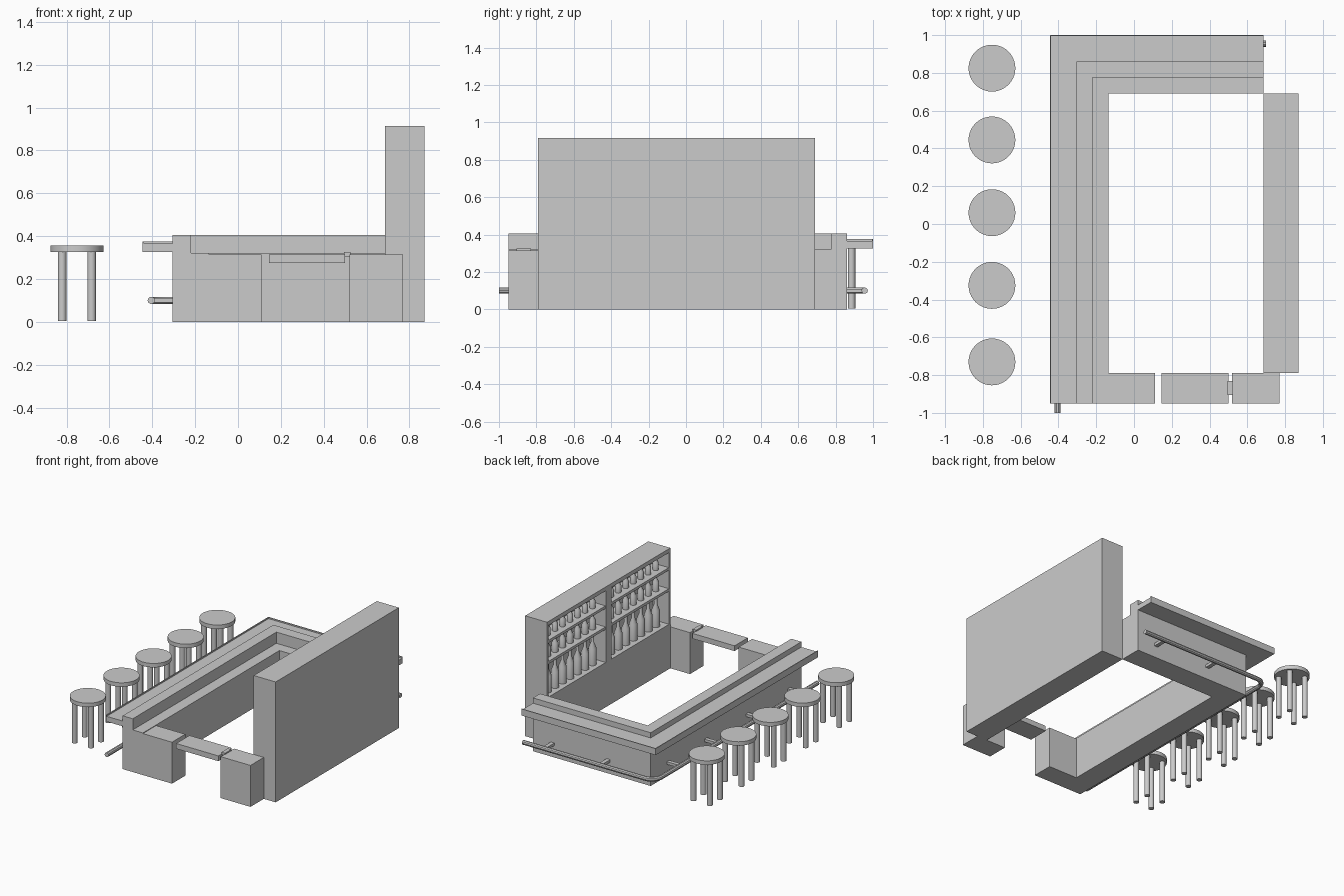
import bpy, bmesh, math
from mathutils import Matrix, Vector

old = bpy.data.objects.get("Cube")
if old:
    bpy.data.objects.remove(old, do_unlink=True)

grey = bpy.data.materials.new("light_grey")
grey.use_nodes = True
grey.diffuse_color = (0.6, 0.6, 0.6, 1)
grey.node_tree.nodes["Principled BSDF"].inputs["Base Color"].default_value = (0.6, 0.6, 0.6, 1)


def finish(name, bm, smooth=False):
    bmesh.ops.recalc_face_normals(bm, faces=bm.faces)
    mesh = bpy.data.meshes.new(name)
    bm.to_mesh(mesh)
    bm.free()
    mesh.materials.append(grey)
    ob = bpy.data.objects.new(name, mesh)
    bpy.context.scene.collection.objects.link(ob)
    if smooth:
        shade(ob)
    return ob


def shade(ob):
    bpy.ops.object.select_all(action='DESELECT')
    ob.select_set(True)
    bpy.context.view_layer.objects.active = ob
    bpy.ops.object.shade_smooth_by_angle(angle=math.radians(35))


def add_box(bm, x, y, z):
    size = [r[1] - r[0] for r in (x, y, z)]
    mid = [(r[0] + r[1]) / 2 for r in (x, y, z)]
    bmesh.ops.create_cube(bm, size=1, matrix=Matrix.Translation(mid) @ Matrix.Diagonal((*size, 1)))


def box(name, x, y, z):
    bm = bmesh.new()
    add_box(bm, x, y, z)
    return finish(name, bm)


def add_cylinder(bm, x, y, z0, z1, r, sides):
    bmesh.ops.create_cone(bm, cap_ends=True, segments=sides, radius1=r, radius2=r,
                          depth=z1 - z0, matrix=Matrix.Translation((x, y, (z0 + z1) / 2)))


# L-shaped counter layers, measured inwards from the outer wall of the bar
OUT_X, OUT_Y, FRONT, END = -0.305, 0.86, -0.95, 0.685


def counter_layer(name, outer, inner, z0, z1):
    ox, ix, oy, iy = OUT_X + outer, OUT_X + inner, OUT_Y - outer, OUT_Y - inner
    outline = [(ox, FRONT), (ix, FRONT), (ix, iy), (END, iy), (END, oy), (ox, oy)]
    bm = bmesh.new()
    face = bm.faces.new([bm.verts.new((x, y, z0)) for x, y in outline])
    new = bmesh.ops.extrude_face_region(bm, geom=[face])["geom"]
    bmesh.ops.translate(bm, vec=(0, 0, z1 - z0),
                        verts=[v for v in new if isinstance(v, bmesh.types.BMVert)])
    return finish(name, bm)


counter_layer("counter_body", 0, 0.17, 0, 0.32)
counter_layer("raised_counter", 0, 0.085, 0.32, 0.405)
counter_layer("bar_ledge", -0.14, 0, 0.325, 0.365)
counter_layer("ledge_lip", -0.14, -0.134, 0.365, 0.375)

# Front cabinets with the lift-up flap between them
Y_CAB = (-0.95, -0.79)
box("front_cabinet_inner", (-0.135, 0.11), Y_CAB, (0, 0.315))
box("front_cabinet_outer", (0.52, 0.77), Y_CAB, (0, 0.315))
box("counter_flap", (0.145, 0.5), Y_CAB, (0.275, 0.315))
box("flap_hinge", (0.495, 0.525), (-0.905, -0.83), (0.305, 0.325))

# Back bar: solid base, back panel, frame, divider and shelves
WX, WY = (0.685, 0.87), (-0.79, 0.69)
bm = bmesh.new()
add_box(bm, WX, WY, (0, 0.34))
add_box(bm, WX, WY, (0.885, 0.915))
add_box(bm, (0.82, 0.87), WY, (0.34, 0.885))
for y in ((-0.79, -0.775), (-0.085, -0.015), (0.675, 0.69)):
    add_box(bm, (0.685, 0.82), y, (0.34, 0.885))
finish("back_bar", bm)
bm = bmesh.new()
for y in ((-0.775, -0.085), (-0.015, 0.675)):
    for z in (0.59, 0.75):
        add_box(bm, (0.687, 0.82), y, (z, z + 0.02))
finish("shelves", bm)


# Bottles: one turned profile, scaled for each shelf
def bottles(name, z, height, radius):
    profile = [(0, 0), (1, 0), (1, 0.55), (0.4, 0.75), (0.4, 1), (0, 1)]
    bm = bmesh.new()
    for centre in (-0.43, 0.33):
        for i in range(7):
            base = Vector((0.745, centre + (i - 3) * 0.09, z))
            verts = [bm.verts.new(base + Vector((r * radius, 0, h * height))) for r, h in profile]
            edges = [bm.edges.new(pair) for pair in zip(verts, verts[1:])]
            bmesh.ops.spin(bm, geom=verts + edges, cent=base, axis=(0, 0, 1),
                           angle=math.tau, steps=12)
    bmesh.ops.remove_doubles(bm, verts=bm.verts, dist=0.0005)
    finish(name, bm, True)


bottles("large_bottles", 0.34, 0.225, 0.029)
bottles("medium_bottles", 0.61, 0.125, 0.023)
bottles("small_bottles", 0.77, 0.1, 0.021)

# Foot rail: a bent tube around the outside of the counter
RX, RY, RZ, BEND = -0.405, 0.955, 0.1, 0.08
path = [(RX, -1)]
for i in range(9):
    a = math.pi - i * math.pi / 16
    path.append((RX + BEND + BEND * math.cos(a), RY - BEND + BEND * math.sin(a)))
path.append((0.7, RY))
curve = bpy.data.curves.new("foot_rail", 'CURVE')
curve.dimensions = '3D'
curve.bevel_depth = 0.017
curve.bevel_resolution = 3
curve.use_fill_caps = True
spline = curve.splines.new('POLY')
spline.points.add(len(path) - 1)
for point, (x, y) in zip(spline.points, path):
    point.co = (x, y, RZ, 1)
curve.materials.append(grey)
rail = bpy.data.objects.new("foot_rail", curve)
bpy.context.scene.collection.objects.link(rail)
bpy.ops.object.select_all(action='DESELECT')
rail.select_set(True)
bpy.context.view_layer.objects.active = rail
bpy.ops.object.convert(target='MESH')
shade(rail)

# Rail brackets
bm = bmesh.new()
for y in (-0.8, -0.3, 0.2, 0.65):
    add_box(bm, (RX, OUT_X), (y - 0.015, y + 0.015), (RZ - 0.01, RZ + 0.01))
for x in (0.05, 0.52):
    add_box(bm, (x - 0.015, x + 0.015), (OUT_Y, RY), (RZ - 0.01, RZ + 0.01))
finish("rail_brackets", bm)

# Row of round four-legged stools
for n, y in enumerate((0.825, 0.445, 0.06, -0.325, -0.73), 1):
    bm = bmesh.new()
    add_cylinder(bm, -0.752, y, 0.325, 0.355, 0.124, 40)
    finish(f"stool_seat_{n}", bm, True)
    bm = bmesh.new()
    for sx in (-1, 1):
        for sy in (-1, 1):
            add_cylinder(bm, -0.752 + sx * 0.069, y + sy * 0.06, 0.004, 0.325, 0.02, 16)
    finish(f"stool_legs_{n}", bm, True)
